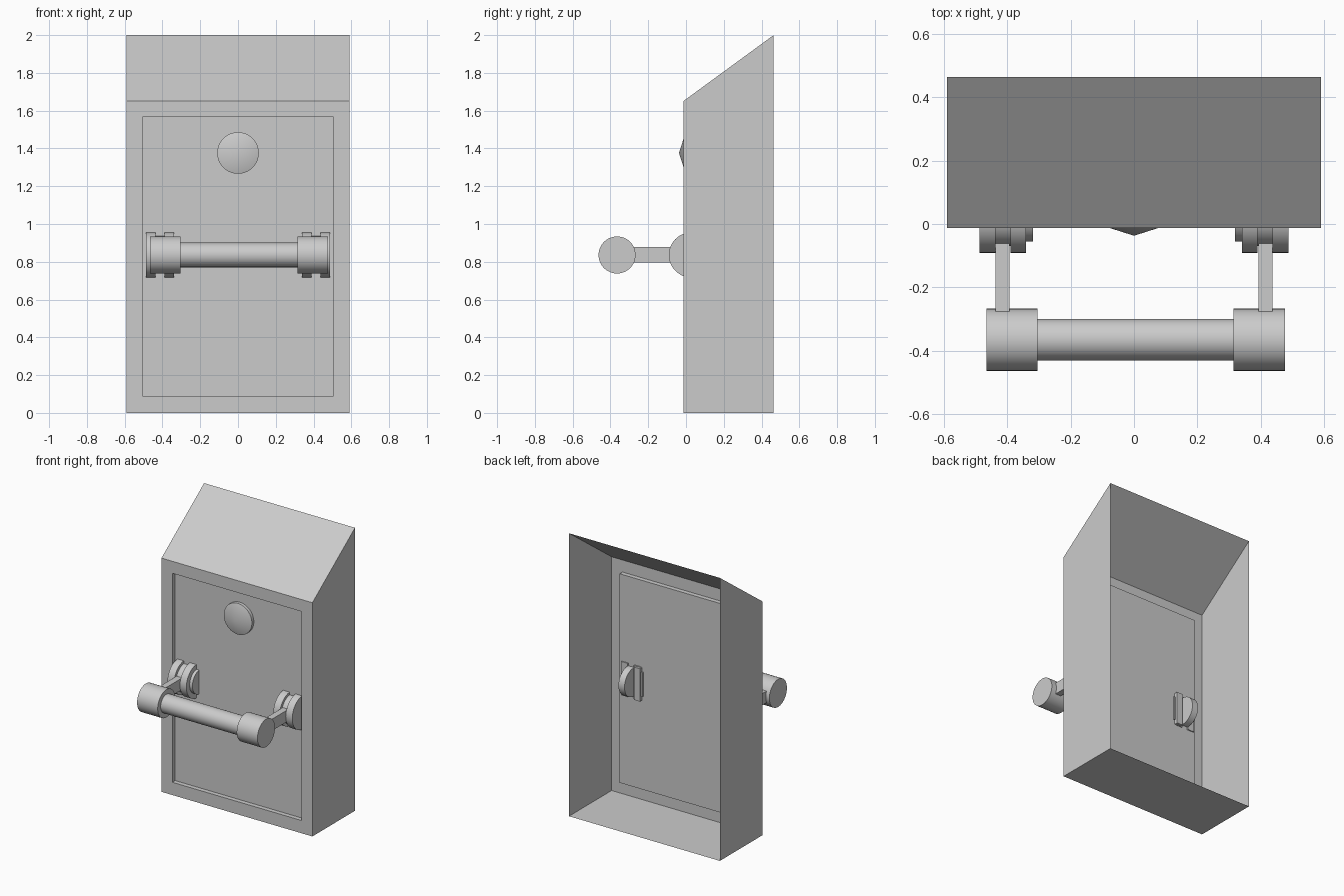
import bpy, bmesh, math

if "Cube" in bpy.data.objects:
    bpy.data.objects.remove(bpy.data.objects["Cube"])

grey = bpy.data.materials.new("mid_grey")
grey.diffuse_color = (0.6, 0.6, 0.6, 1)
grey.use_nodes = True
grey.node_tree.nodes["Principled BSDF"].inputs["Base Color"].default_value = grey.diffuse_color

FRONT, PANEL, BACK = -0.012, 0.02, 0.464
AXIS_Z = 0.836


def finish(name, bm, smooth=False, closed=True):
    if closed:
        bmesh.ops.recalc_face_normals(bm, faces=bm.faces)
    mesh = bpy.data.meshes.new(name)
    bm.to_mesh(mesh)
    bm.free()
    mesh.materials.append(grey)
    obj = bpy.data.objects.new(name, mesh)
    bpy.context.collection.objects.link(obj)
    if smooth:
        bpy.ops.object.select_all(action='DESELECT')
        obj.select_set(True)
        bpy.context.view_layer.objects.active = obj
        bpy.ops.object.shade_smooth_by_angle(angle=math.radians(30))
    return obj


def extrude_x(name, profile, x0, x1, smooth=False):
    """Extrude a closed (y, z) profile along x."""
    bm = bmesh.new()
    a = [bm.verts.new((x0, y, z)) for y, z in profile]
    b = [bm.verts.new((x1, y, z)) for y, z in profile]
    bm.faces.new(a)
    bm.faces.new(b[::-1])
    for i in range(len(a)):
        j = (i + 1) % len(a)
        bm.faces.new((a[i], b[i], b[j], a[j]))
    return finish(name, bm, smooth)


def circle(cy, r, n=48):
    return [(cy + r * math.cos(2 * math.pi * i / n),
             AXIS_Z + r * math.sin(2 * math.pi * i / n)) for i in range(n)]


def half_circle(cy, r, n=24):
    return [(cy - r * math.sin(math.pi * i / n),
             AXIS_Z + r * math.cos(math.pi * i / n)) for i in range(n + 1)]


def box_profile(y0, y1, z0, z1):
    return [(y0, z0), (y1, z0), (y1, z1), (y0, z1)]


# Thin open-backed housing with sloped top and recessed front panel
bm = bmesh.new()


def rect(x, y, z0, z1):
    return [bm.verts.new(p) for p in
            ((-x, y, z0), (x, y, z0), (x, y, z1), (-x, y, z1))]


rings = [rect(0.59, BACK, 0, 2.0), rect(0.59, FRONT, 0, 1.652),
         rect(0.505, FRONT, 0.09, 1.567), rect(0.505, PANEL, 0.09, 1.567)]
for outer, inner in zip(rings, rings[1:]):
    for i in range(4):
        j = (i + 1) % 4
        bm.faces.new((outer[i], outer[j], inner[j], inner[i]))
bm.faces.new(rings[-1])
finish("housing", bm, closed=False)

# Round button: short rim with a shallow cone
bm = bmesh.new()
N = 48
loops = [[bm.verts.new((0.11 * math.cos(2 * math.pi * i / N), y,
                        1.376 + 0.11 * math.sin(2 * math.pi * i / N)))
          for i in range(N)] for y in (PANEL, -0.002)]
tip = bm.verts.new((0, -0.037, 1.376))
bm.faces.new(loops[0])
for i in range(N):
    j = (i + 1) % N
    bm.faces.new((loops[0][i], loops[0][j], loops[1][j], loops[1][i]))
    bm.faces.new((loops[1][i], loops[1][j], tip))
finish("button", bm, smooth=True)

# Hinge brackets and arms on both sides
for side, s in (("left", -1), ("right", 1)):
    extrude_x(side + "_outer_cheek", half_circle(PANEL + 0.008, 0.119),
              s * 0.488, s * 0.437, True)
    extrude_x(side + "_inner_cheek", half_circle(PANEL + 0.008, 0.119),
              s * 0.39, s * 0.34, True)
    extrude_x(side + "_pivot_disc", circle(0.03, 0.1), s * 0.437, s * 0.39, True)
    extrude_x(side + "_pivot_cap", half_circle(PANEL + 0.01, 0.085),
              s * 0.34, s * 0.318, True)
    extrude_x(side + "_back_plate", box_profile(PANEL, 0.045, 0.72, 0.952),
              s * 0.375, s * 0.33)
    extrude_x(side + "_arm", box_profile(-0.28, -0.05, 0.795, 0.877),
              s * 0.437, s * 0.393)

# Horizontal handle with thicker end sleeves
extrude_x("handle_bar", circle(-0.365, 0.065), -0.305, 0.315, True)
extrude_x("left_sleeve", circle(-0.365, 0.098), -0.465, -0.304, True)
extrude_x("right_sleeve", circle(-0.365, 0.098), 0.314, 0.476, True)
